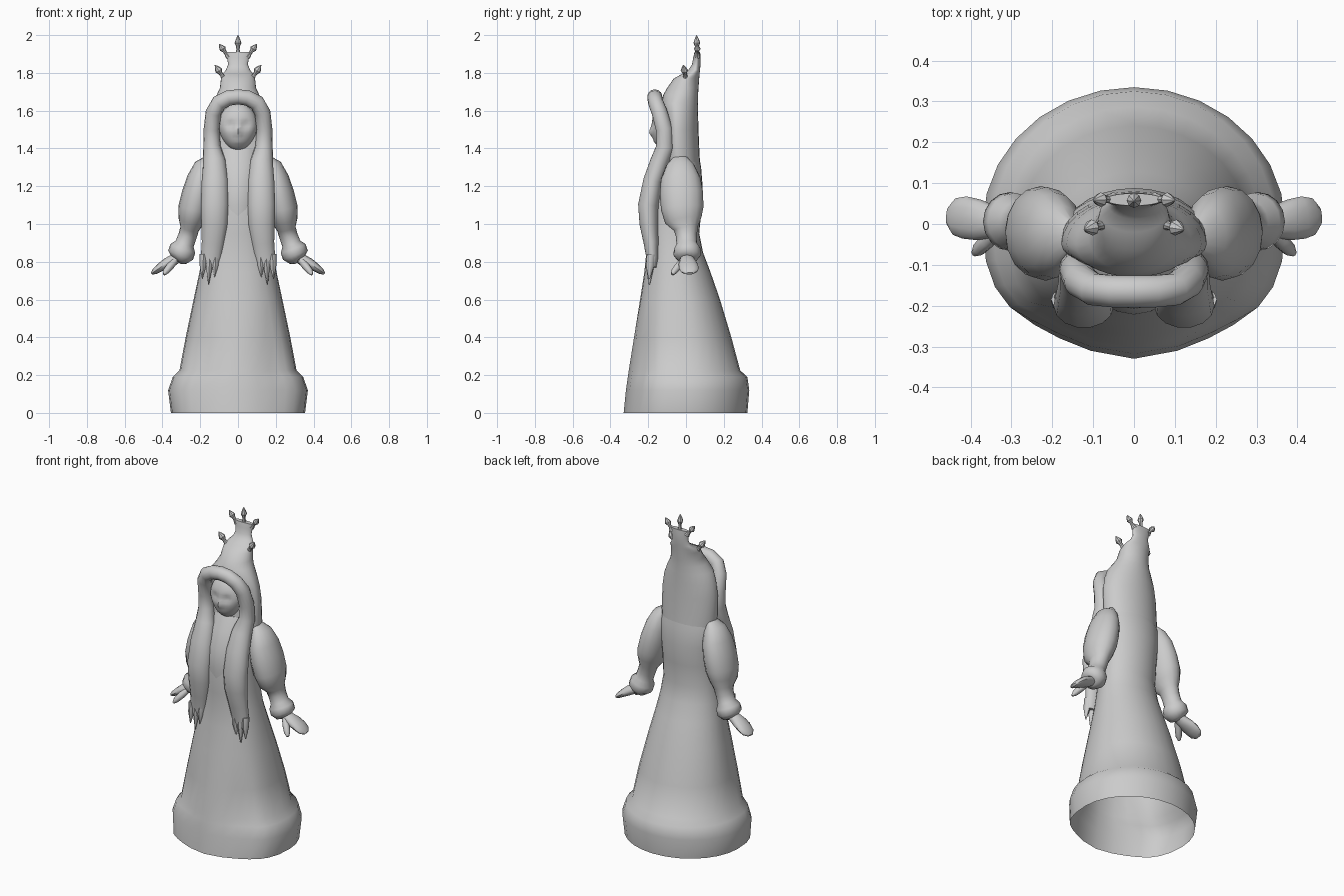
import bpy, bmesh, math
from mathutils import Vector

stone = bpy.data.materials.new("plain_grey")
stone.diffuse_color = (0.6, 0.6, 0.6, 1)


def finish(name, rings, cap_start=True, cap_end=True, angle=50):
    """Skin a list of closed rings into one smooth object."""
    bm = bmesh.new()
    vs = [[bm.verts.new(p) for p in r] for r in rings]
    n = len(vs[0])
    for a, b in zip(vs, vs[1:]):
        for i in range(n):
            j = (i + 1) % n
            bm.faces.new((a[i], a[j], b[j], b[i]))
    if cap_start:
        bm.faces.new(vs[0][::-1])
    if cap_end:
        bm.faces.new(vs[-1])
    bmesh.ops.recalc_face_normals(bm, faces=bm.faces)
    me = bpy.data.meshes.new(name)
    bm.to_mesh(me)
    bm.free()
    me.materials.append(stone)
    ob = bpy.data.objects.new(name, me)
    bpy.context.collection.objects.link(ob)
    bpy.ops.object.select_all(action='DESELECT')
    ob.select_set(True)
    bpy.context.view_layer.objects.active = ob
    bpy.ops.object.shade_smooth_by_angle(angle=math.radians(angle))
    return ob


def section(z, hw, yf, yb, ym=0.0, e=1.0, groove=0.0, keel=0.0, n=28):
    """Horizontal ring with separate front and back depth."""
    ring = []
    for i in range(n):
        a = 2 * math.pi * i / n
        c, s = math.cos(a), math.sin(a)
        front = s < 0
        k = e if front else 1.0
        x = hw * math.copysign(abs(c) ** k, c)
        y = ym + (yf - ym if front else yb - ym) * abs(s) ** k
        if front:
            g = math.exp(-((abs(x) / hw - 0.62) / 0.14) ** 2)
            y += groove * g + keel * min(1, abs(x) / (0.45 * hw)) * abs(s)
        ring.append((x, y, z))
    return ring


def tube(name, pts, n=14, side=1, angle=50):
    """Sweep an ellipse along points (x, y, z, radius across, radius in y)."""
    ps = [Vector((p[0] * side, p[1], p[2])) for p in pts]
    rings = []
    for i, p in enumerate(ps):
        t = (ps[min(i + 1, len(ps) - 1)] - ps[max(i - 1, 0)]).normalized()
        u = Vector((0, 1, 0))
        u = (u - t * u.dot(t)).normalized()
        v = t.cross(u)
        ra, rb = pts[i][3:]
        rings.append([p + v * ra * math.cos(2 * math.pi * k / n)
                      + u * rb * math.sin(2 * math.pi * k / n) for k in range(n)])
    return finish(name, rings, angle=angle)


# Gown: flared hem band, skirt with front fold, bodice (open underneath)
gown = [
    (0.0, 0.355, -0.33, 0.325, 0, 0.8, 0.01, 0.02),
    (0.12, 0.37, -0.318, 0.335, 0, 0.8, 0.015, 0.02),
    (0.19, 0.345, -0.308, 0.325, 0, 0.8, 0.02, 0.02),
    (0.225, 0.31, -0.303, 0.287, 0, 0.8, 0.025, 0.02),
    (0.4, 0.277, -0.275, 0.24, 0, 0.8, 0.015, 0.01),
    (0.6, 0.235, -0.243, 0.18, -0.02, 0.85),
    (0.75, 0.203, -0.22, 0.128, -0.04, 0.9),
    (0.85, 0.185, -0.21, 0.09, -0.05, 0.9),
    (0.95, 0.17, -0.21, 0.07, -0.05, 0.9),
    (1.08, 0.168, -0.215, 0.082, -0.04, 0.9),
    (1.2, 0.175, -0.2, 0.088, -0.03, 0.9),
    (1.3, 0.178, -0.155, 0.08, -0.03),
    (1.38, 0.15, -0.12, 0.065, -0.03),
]
finish("gown", [section(*g) for g in gown], cap_start=False)

# Hood rising into the tall crown
hood = [
    (1.25, 0.165, -0.14, 0.08, -0.03),
    (1.36, 0.178, -0.12, 0.072, -0.04),
    (1.5, 0.178, -0.11, 0.066, -0.05),
    (1.58, 0.165, -0.12, 0.064, -0.05),
    (1.64, 0.142, -0.13, 0.064, -0.05),
    (1.685, 0.112, -0.12, 0.064, -0.03),
    (1.72, 0.096, -0.1, 0.066, -0.01),
    (1.77, 0.09, -0.065, 0.07, 0.0),
    (1.795, 0.083, -0.02, 0.072, 0.03),
    (1.815, 0.064, 0.012, 0.074, 0.05),
    (1.845, 0.052, 0.032, 0.077, 0.055),
    (1.88, 0.058, 0.038, 0.077, 0.06),
    (1.91, 0.07, 0.045, 0.075, 0.06),
]
finish("hood_and_crown", [section(*h) for h in hood])

# Padded hood rim that runs down into two long front lappets
half = [
    (0.05, -0.165, 1.667, 0.041, 0.04),
    (0.1, -0.16, 1.642, 0.042, 0.04),
    (0.13, -0.14, 1.59, 0.042, 0.042),
    (0.14, -0.115, 1.5, 0.042, 0.045),
    (0.138, -0.11, 1.41, 0.046, 0.048),
    (0.125, -0.14, 1.33, 0.06, 0.05),
    (0.122, -0.175, 1.23, 0.07, 0.052),
    (0.123, -0.2, 1.1, 0.074, 0.055),
    (0.124, -0.197, 1.0, 0.07, 0.05),
    (0.132, -0.185, 0.9, 0.06, 0.04),
    (0.142, -0.178, 0.82, 0.055, 0.032),
    (0.146, -0.18, 0.77, 0.045, 0.024),
]
rim = [(-p[0],) + p[1:] for p in half[::-1]] + [(0, -0.165, 1.673, 0.04, 0.04)] + half
tube("hood_rim_and_lappets", rim)

# Veil under the chin, filling the gap between the lappets
finish("chest_veil", [section(*v, n=16) for v in [
    (0.95, 0.1, -0.2, -0.1, -0.12), (1.1, 0.11, -0.222, -0.1, -0.12),
    (1.22, 0.115, -0.208, -0.08, -0.1), (1.32, 0.12, -0.168, -0.05, -0.08),
    (1.4, 0.11, -0.125, -0.03, -0.06)]])

# Face with eye hollows and nose
rings = []
for i in range(1, 24):
    th = math.pi * i / 24
    ring = []
    for k in range(32):
        a = 2 * math.pi * k / 32
        dz = -math.cos(th)
        taper = 1 - 0.18 * max(0, -dz)
        x = 0.104 * math.sin(th) * math.cos(a) * taper
        y = -0.1 + 0.082 * math.sin(th) * math.sin(a)
        z = 1.515 + 0.128 * dz
        if y < -0.1:
            y += 0.016 * math.exp(-((abs(x) - 0.04) / 0.022) ** 2 - ((z - 1.525) / 0.02) ** 2)
            y -= 0.016 * math.exp(-(x / 0.013) ** 2 - ((z - 1.485) / 0.025) ** 2)
            y -= 0.006 * math.exp(-(x / 0.03) ** 2 - ((z - 1.435) / 0.012) ** 2)
        ring.append((x, y, z))
    rings.append(ring)
finish("face", rings)


def knob(name, base, tip, r):
    """Pointed crown bud on a thin stem."""
    b, t = Vector(base), Vector(tip)
    pts = [(*b.lerp(t, f), r * w, r * w) for f, w in
           ((0, 0.9), (0.3, 0.5), (0.45, 0.55), (0.62, 1.0), (0.8, 0.65), (1, 0.08))]
    tube(name, pts, n=8, angle=35)


knob("crown_top_bud", (0, 0.06, 1.89), (0, 0.056, 2.0), 0.018)

arm = [
    (0.155, -0.03, 1.35, 0.02, 0.04),
    (0.175, -0.03, 1.31, 0.055, 0.075),
    (0.195, -0.028, 1.24, 0.074, 0.105),
    (0.215, -0.024, 1.16, 0.082, 0.115),
    (0.234, -0.02, 1.08, 0.083, 0.112),
    (0.247, -0.014, 1.02, 0.07, 0.098),
    (0.256, 0.0, 0.975, 0.05, 0.064),
    (0.268, 0.002, 0.935, 0.049, 0.055),
    (0.282, 0.004, 0.895, 0.05, 0.055),
    (0.292, 0.006, 0.87, 0.07, 0.07),
    (0.304, 0.006, 0.835, 0.07, 0.072),
    (0.314, 0.006, 0.81, 0.045, 0.05),
    (0.32, 0.006, 0.805, 0.02, 0.02),
]
for side, tag in ((-1, "left"), (1, "right")):
    # Puffed sleeve, forearm and cuff
    tube("sleeve_" + tag, arm, n=16, side=side)
    # Hand with thumb
    tube("hand_" + tag, [
        (0.3, 0.006, 0.83, 0.025, 0.03), (0.345, 0.006, 0.808, 0.03, 0.04),
        (0.38, 0.01, 0.79, 0.028, 0.05), (0.415, 0.016, 0.768, 0.022, 0.052),
        (0.44, 0.018, 0.75, 0.017, 0.045), (0.456, 0.02, 0.738, 0.007, 0.022)],
        n=12, side=side)
    tube("thumb_" + tag, [
        (0.335, -0.015, 0.805, 0.018, 0.02), (0.36, -0.042, 0.775, 0.02, 0.02),
        (0.38, -0.062, 0.75, 0.017, 0.017), (0.392, -0.072, 0.733, 0.007, 0.008)],
        n=8, side=side)
    # Crown side buds, upper and lower
    knob("crown_upper_bud_" + tag, (side * 0.05, 0.062, 1.885), (side * 0.1, 0.058, 1.953), 0.018)
    knob("crown_lower_bud_" + tag, (side * 0.07, 0.0, 1.765), (side * 0.122, -0.014, 1.842), 0.02)
    # Pointed locks ending each lappet
    for i, (x, z) in enumerate(((0.118, 0.72), (0.15, 0.68), (0.183, 0.71))):
        tube("lock_%d_%s" % (i, tag), [
            (x, -0.185, 0.84, 0.02, 0.022), (x + 0.002, -0.19, 0.78, 0.018, 0.022),
            (x + 0.006, -0.195, z, 0.002, 0.004)], n=8, side=side)
